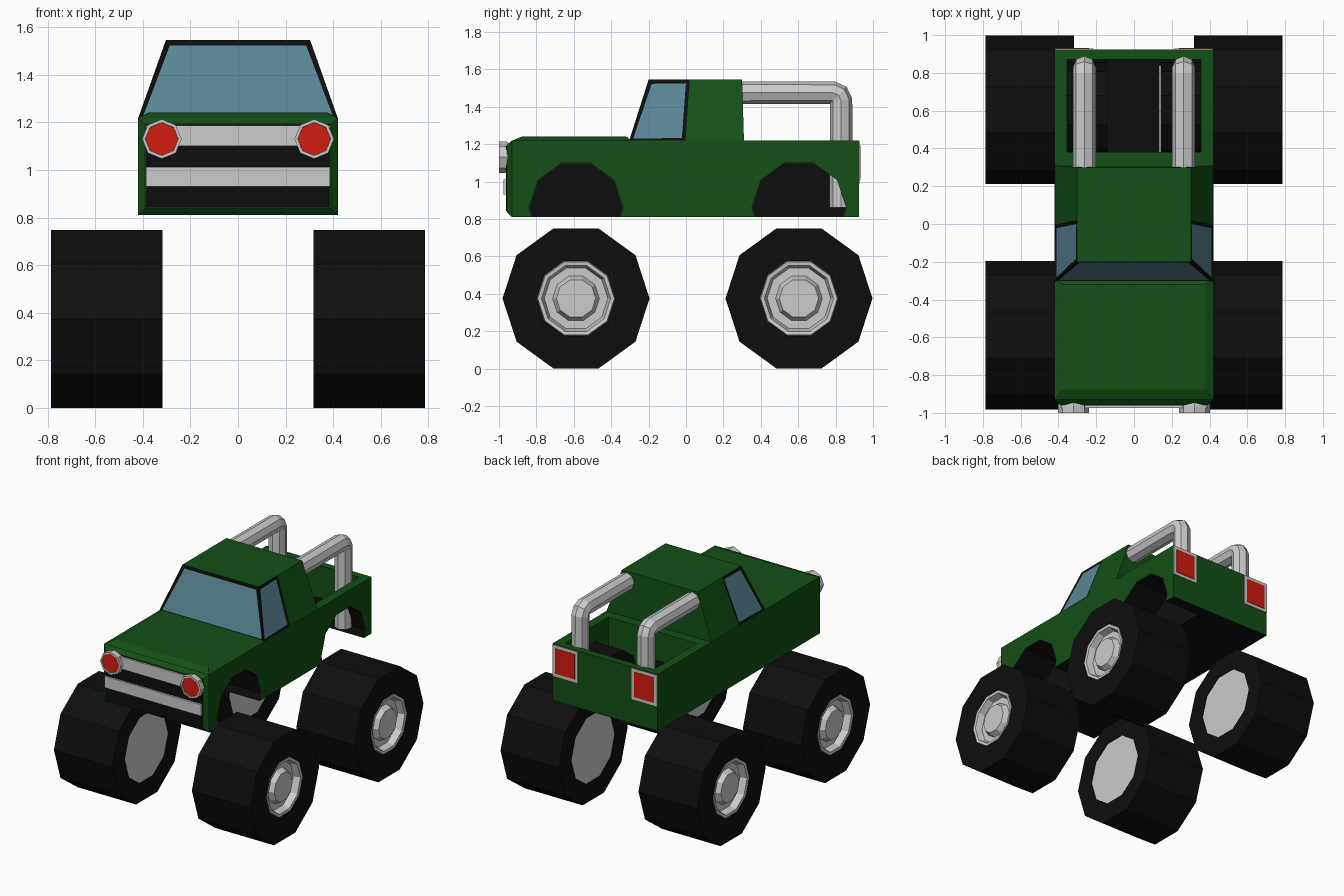
import bpy, bmesh, math
from mathutils import Matrix, Vector

if "Cube" in bpy.data.objects:
    bpy.data.objects.remove(bpy.data.objects["Cube"])


def material(name, rgb):
    m = bpy.data.materials.new(name)
    m.diffuse_color = (*rgb, 1)
    m.use_nodes = True
    m.node_tree.nodes["Principled BSDF"].inputs["Base Color"].default_value = m.diffuse_color
    return m


GREEN = material("green_paint", (0.006, 0.08, 0.008))
BLACK = material("black_rubber", (0.004, 0.004, 0.004))
GLASS = material("blue_glass", (0.10, 0.24, 0.30))
RED = material("red_lens", (0.65, 0.012, 0.005))


def finish(name, bm, mats=(), solid=True):
    if solid:
        bmesh.ops.recalc_face_normals(bm, faces=bm.faces)
    me = bpy.data.meshes.new(name)
    bm.to_mesh(me)
    bm.free()
    ob = bpy.data.objects.new(name, me)
    bpy.context.collection.objects.link(ob)
    for m in mats:
        if m:
            me.materials.append(m)
    return ob


def hull(points):
    bm = bmesh.new()
    for p in points:
        bm.verts.new(p)
    bmesh.ops.convex_hull(bm, input=bm.verts)
    bmesh.ops.dissolve_limit(bm, angle_limit=0.005, verts=bm.verts, edges=bm.edges)
    bmesh.ops.recalc_face_normals(bm, faces=bm.faces)
    return bm


def box_points(x0, x1, y0, y1, z0, z1):
    return [(x, y, z) for x in (x0, x1) for y in (y0, y1) for z in (z0, z1)]


def box(name, x0, x1, y0, y1, z0, z1, mat=None):
    return finish(name, hull(box_points(x0, x1, y0, y1, z0, z1)), [mat])


def lathe(profile, sides, matrix):
    """Revolve (x, radius) points about the x axis, then place with matrix."""
    bm = bmesh.new()
    rings = [[bm.verts.new((x, r * math.cos(k * math.tau / sides), r * math.sin(k * math.tau / sides)))
              for k in range(sides)] for x, r in profile]
    for a, b in zip(rings, rings[1:]):
        for k in range(sides):
            j = (k + 1) % sides
            bm.faces.new((a[k], a[j], b[j], b[k]))
    bmesh.ops.remove_doubles(bm, verts=bm.verts, dist=1e-5)
    bmesh.ops.recalc_face_normals(bm, faces=bm.faces)
    bm.transform(matrix)
    return bm


def place(side, y, z):
    return Matrix.Translation((0, y, z)) @ Matrix.Diagonal((side, 1, 1, 1))


def cut(target, cutter):
    cutter.hide_render = True
    mod = target.modifiers.new("cut", 'BOOLEAN')
    mod.operation = 'DIFFERENCE'
    mod.solver = 'EXACT'
    mod.object = cutter
    bpy.context.view_layer.objects.active = target
    bpy.ops.object.modifier_apply(modifier=mod.name)
    bpy.data.objects.remove(cutter)


AXLES = {"front": -0.588, "rear": 0.604}

# Body shell with chamfered nose
body = finish("body", hull(box_points(-0.42, 0.42, -0.93, 0.925, 0.81, 1.22)
                           + box_points(-0.39, 0.39, -0.958, -0.93, 0.838, 1.192)), [GREEN, BLACK])
cut(body, box("bed_cutter", -0.355, 0.355, 0.38, 0.872, 0.85, 1.4))

# Wheels and wheel arches
for pos, y in AXLES.items():
    for side, label in ((1, "right"), (-1, "left")):
        tag = f"{pos}_{label}"
        arch = place(side, y, 0.86)
        cut(body, finish("arch_cutter", lathe(
            [(0.136, 0), (0.136, 0.252), (0.6, 0.252), (0.6, 0)], 10, arch)))
        bm = lathe([(0.14, 0), (0.14, 0.25), (0.419, 0.25)], 10, arch)
        bmesh.ops.bisect_plane(bm, geom=bm.verts[:] + bm.edges[:] + bm.faces[:],
                               plane_co=(0, 0, 0.812), plane_no=(0, 0, -1), clear_outer=True)
        finish("arch_liner_" + tag, bm, [BLACK], solid=False)

        hub = place(side, y, 0.375)
        finish("tyre_" + tag, lathe(
            [(0.33, 0.25), (0.318, 0.25), (0.318, 0.393), (0.785, 0.393), (0.785, 0.21), (0.76, 0.21)],
            10, hub), [BLACK])
        finish("rim_" + tag, lathe(
            [(0.322, 0), (0.322, 0.25), (0.33, 0.25), (0.76, 0.21), (0.785, 0.205), (0.782, 0.185),
             (0.735, 0.17), (0.735, 0.125), (0.775, 0.105), (0.775, 0)], 10, hub))

# Black underside and bed floor
for f in body.data.polygons:
    low_floor = f.normal.z > 0.9 and f.center.z < 1.0
    f.material_index = 1 if f.normal.z < -0.9 or low_floor else 0

# Bonnet
finish("bonnet", hull([(x, y, 1.218) for x in (-0.42, 0.42) for y in (-0.93, -0.29)]
                      + [(x, y, 1.242) for x in (-0.375, 0.375) for y in (-0.875, -0.32)]), [GREEN])

# Cab: black window section in front, green section behind
def cab_section(y_low, y_high):
    return hull([(s * 0.42, y, 1.215) for s in (1, -1) for y in y_low]
                + [(s * 0.303, y, 1.545) for s in (1, -1) for y in y_high])


bm = cab_section((-0.305, -0.003), (-0.2, 0.02))
for f in bm.faces:
    f.material_index = 1 if f.normal.z > 0.9 else 0
panes = [f for f in bm.faces if f.normal.y < -0.7 or abs(f.normal.x) > 0.7]
bmesh.ops.inset_individual(bm, faces=panes, thickness=0.028, depth=-0.004)
for f in panes:
    f.material_index = 2
finish("cab_windows", bm, [BLACK, GREEN, GLASS])
finish("cab_rear", cab_section((-0.003, 0.31), (0.02, 0.3)), [GREEN])

# Grille and bars
box("grille", -0.386, 0.386, -0.962, -0.95, 0.842, 1.19, BLACK)
box("grille_bar_upper", -0.386, 0.386, -0.975, -0.955, 1.1, 1.187)
box("grille_bar_lower", -0.386, 0.386, -0.975, -0.955, 0.93, 1.012)

# Lights and roll bars on both sides
for side, label in ((1, "right"), (-1, "left")):
    front = Matrix.Translation((side * 0.32, -0.93, 1.13)) @ Matrix.Rotation(-math.pi / 2, 4, 'Z')
    finish("headlight_" + label, lathe(
        [(0, 0), (0, 0.065), (0.03, 0.083), (0.07, 0.083), (0.07, 0.07), (0.06, 0.068), (0.06, 0)], 8, front))
    finish("headlight_lens_" + label, lathe(
        [(0.055, 0), (0.055, 0.069), (0.066, 0.069), (0.066, 0)], 8, front), [RED])

    x0, x1 = sorted((side * 0.215, side * 0.418))
    box("taillight_frame_" + label, x0, x1, 0.92, 0.93, 0.99, 1.215)
    box("taillight_lens_" + label, x0 + 0.022, x1 - 0.022, 0.92, 0.933, 1.012, 1.193, RED)

    curve = bpy.data.curves.new("roll_bar_" + label, 'CURVE')
    curve.dimensions = '3D'
    curve.bevel_depth = 0.061
    curve.bevel_resolution = 2
    curve.use_fill_caps = True
    path = [(0.29, 1.475), (0.785, 1.475), (0.816, 1.462), (0.829, 1.431), (0.829, 0.86)]
    spline = curve.splines.new('POLY')
    spline.points.add(len(path) - 1)
    for p, (y, z) in zip(spline.points, path):
        p.co = (side * 0.263, y, z, 1)
    spline.use_smooth = False
    bpy.context.collection.objects.link(bpy.data.objects.new("roll_bar_" + label, curve))
